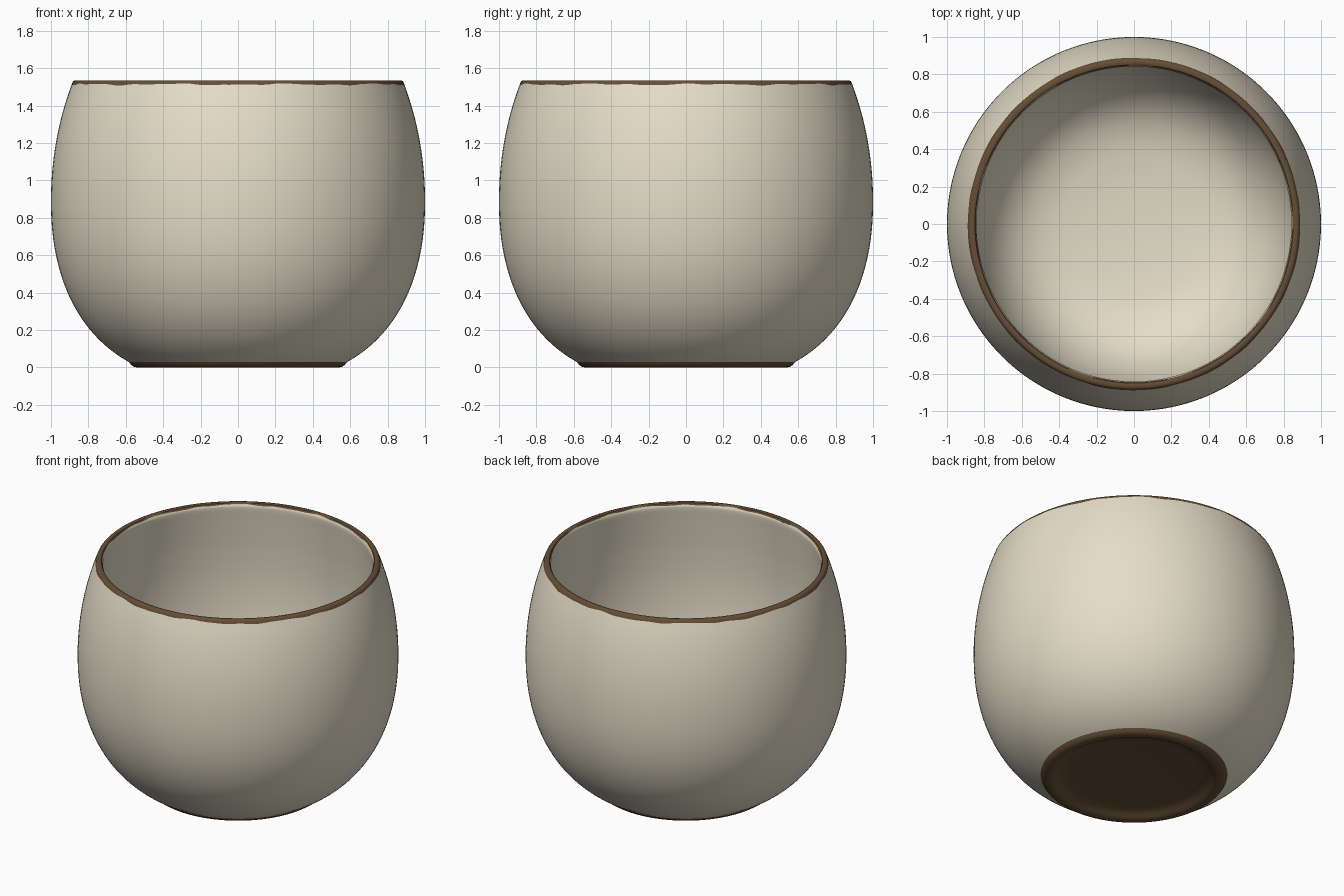
import bpy, bmesh, math
from mathutils import Vector

if "Cube" in bpy.data.objects:
    bpy.data.objects.remove(bpy.data.objects["Cube"])

SEG = 128


def material(name, rgb):
    m = bpy.data.materials.new(name)
    m.diffuse_color = (*rgb, 1)
    m.use_nodes = True
    m.node_tree.nodes["Principled BSDF"].inputs["Base Color"].default_value = m.diffuse_color
    return m


cream = material("cream glaze", (0.78, 0.725, 0.575))
brown = material("brown clay", (0.13, 0.076, 0.037))


def spline(points, steps=5):
    """Catmull-Rom curve through the profile points."""
    p = [Vector(q) for q in points]
    p = [2 * p[0] - p[1]] + p + [2 * p[-1] - p[-2]]
    out = []
    for a, b, c, d in zip(p, p[1:], p[2:], p[3:]):
        for i in range(steps):
            t = i / steps
            out.append(0.5 * (2 * b + (c - a) * t + (2 * a - 5 * b + 4 * c - d) * t * t
                              + (3 * b - a - 3 * c + d) * t ** 3))
    return out + [p[-2]]


def ripple(a):
    """Uneven glaze edge around the rim."""
    return (0.003 * math.sin(9 * a + 0.6) + 0.0025 * math.sin(20 * a + 2)
            + 0.0015 * math.sin(33 * a + 1))


def lathe(name, profile, mat, wavy=(), caps=()):
    """Revolve (radius, height) points; wavy maps a row to its sideways slope."""
    bm = bmesh.new()
    wavy = dict(wavy)
    rows = []
    for k, (r, z) in enumerate(profile):
        row = []
        for i in range(SEG):
            a = 2 * math.pi * i / SEG
            w = ripple(a) if k in wavy else 0
            rr = r + w * wavy.get(k, 0)
            row.append(bm.verts.new((rr * math.cos(a), rr * math.sin(a), z + w)))
        rows.append(row)
    for lo, hi in zip(rows, rows[1:]):
        for i in range(SEG):
            j = (i + 1) % SEG
            bm.faces.new((lo[i], lo[j], hi[j], hi[i]))
    for k in caps:
        bm.faces.new(rows[k] if k else rows[k][::-1])
    me = bpy.data.meshes.new(name)
    bm.to_mesh(me)
    bm.free()
    me.materials.append(mat)
    ob = bpy.data.objects.new(name, me)
    bpy.context.collection.objects.link(ob)
    bpy.context.view_layer.objects.active = ob
    ob.select_set(True)
    bpy.ops.object.shade_smooth_by_angle(angle=math.radians(40))
    ob.select_set(False)
    return ob


def belly(z):
    """Outer radius: widest at 0.89, rounding in to foot and rim."""
    if z < 0.89:
        return (1 - ((0.89 - z) / 0.972) ** 2.2) ** (1 / 2.7)
    return math.sqrt(1 - ((z - 0.89) / 1.36) ** 2)


# Rounded outer wall, up to the glaze edge
outer = [(belly(z), z) for z in (0.028 + 1.485 * (i / 50) ** 1.25 for i in range(51))]
lathe("outer_wall", outer, cream, {len(outer) - 1: -0.3})

# Thick-walled hollow, from the rim down to the rounded floor
inner = spline([(0.846, 1.523), (0.842, 1.498), (0.853, 1.4), (0.873, 1.2), (0.882, 0.99),
                (0.872, 0.78), (0.842, 0.59), (0.787, 0.42), (0.705, 0.28), (0.595, 0.18),
                (0.46, 0.122), (0.3, 0.095), (0.15, 0.084), (0.004, 0.08)])
lathe("inner_bowl", inner, cream, {0: 0.3}, caps=(len(inner) - 1,))

# Unglazed rim with a rounded lip
rim = [(belly(1.513), 1.513), (0.884, 1.526), (0.879, 1.532), (0.870, 1.535),
       (0.860, 1.535), (0.851, 1.5325), (0.846, 1.523)]
lathe("rim", rim, brown, {0: -0.3, len(rim) - 1: 0.3})

# Foot with a shallow recess underneath
foot = [(0.004, 0.036), (0.40, 0.036), (0.44, 0.033), (0.47, 0.024), (0.492, 0.012),
        (0.507, 0.003), (0.522, 0.0), (0.542, 0.0), (0.558, 0.004), (0.571, 0.013),
        (belly(0.028), 0.028)]
lathe("foot", foot, brown, caps=(0,))
